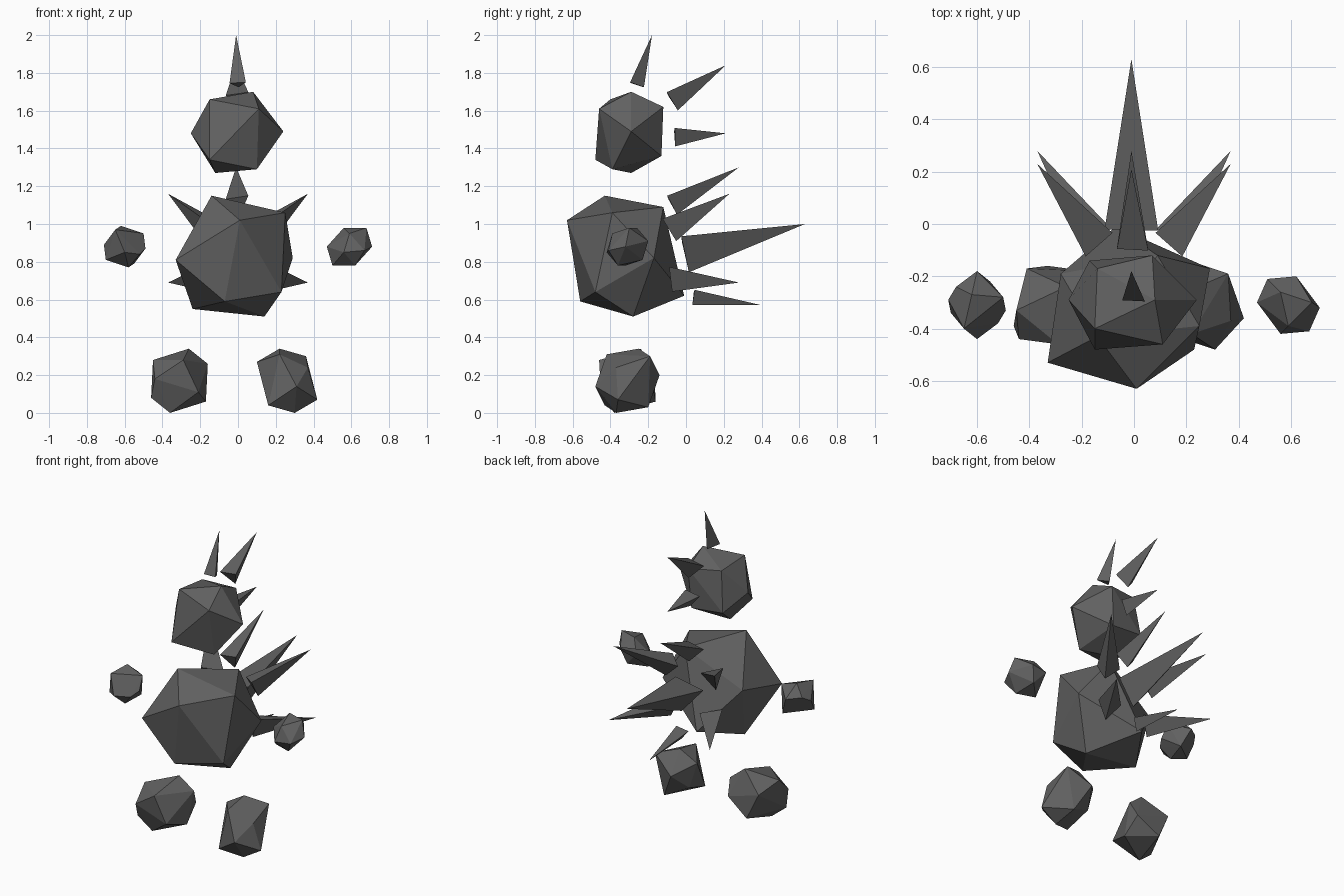
import bpy, bmesh, math
from mathutils import Vector

cube = bpy.data.objects.get("Cube")
if cube:
    bpy.data.objects.remove(cube)

GREY = (.12, .12, .12, 1)
stone = bpy.data.materials.new("dark_grey_stone")
stone.use_nodes = True
stone.diffuse_color = GREY
stone.node_tree.nodes["Principled BSDF"].inputs["Base Color"].default_value = GREY


def add_object(name, bm):
    bmesh.ops.recalc_face_normals(bm, faces=bm.faces)
    mesh = bpy.data.meshes.new(name)
    bm.to_mesh(mesh)
    bm.free()
    mesh.materials.append(stone)
    obj = bpy.data.objects.new(name, mesh)
    bpy.context.collection.objects.link(obj)
    return obj


def rock(name, corners):
    """Faceted rock wrapped tightly around its corner points."""
    bm = bmesh.new()
    for corner in corners:
        bm.verts.new(corner)
    hull = bmesh.ops.convex_hull(bm, input=bm.verts[:])
    inner = [g for g in hull["geom_interior"] if isinstance(g, bmesh.types.BMVert)]
    bmesh.ops.delete(bm, geom=inner, context="VERTS")
    add_object(name, bm)


def even_rock(name, centre, *offsets):
    """Rock whose corners are repeated on the opposite side of its centre."""
    centre = Vector(centre)
    rock(name, [centre + sign * Vector(o) for o in offsets for sign in (-1, 1)])


def spike(name, base, tip, radius, twist=.17):
    """Three-sided spike with a flat base."""
    base, tip = Vector(base), Vector(tip)
    axis = (tip - base).normalized()
    side = axis.cross(Vector((0, 0, 1))).normalized()
    up = side.cross(axis)
    bm = bmesh.new()
    ring = []
    for k in range(3):
        angle = twist + math.tau * k / 3
        ring.append(bm.verts.new(base + radius * (math.sin(angle) * side - math.cos(angle) * up)))
    point = bm.verts.new(tip)
    bm.faces.new(ring)
    for k in range(3):
        bm.faces.new((ring[k], ring[k - 1], point))
    add_object(name, bm)


# Body: upper corners, then middle, then lower
rock("body", [
    (.01, -.63, 1.02), (-.14, -.43, 1.15), (.25, -.39, 1.06), (.09, -.12, 1.09),
    (-.33, -.53, .81), (.29, -.17, .82), (-.28, -.19, .88), (.23, -.48, .64),
    (-.07, -.56, .59), (.14, -.28, .51), (-.24, -.27, .55), (-.07, -.01, .62)])

# Head: left corner and its ring, then right corner and its ring
rock("head", [
    (.24, -.29, 1.49), (.08, -.29, 1.7), (.11, -.46, 1.61),
    (.1, -.39, 1.29), (.05, -.13, 1.36), (.07, -.12, 1.62),
    (-.25, -.29, 1.48), (-.15, -.4, 1.66), (-.15, -.48, 1.34),
    (-.12, -.29, 1.27), (-.17, -.14, 1.38), (-.14, -.17, 1.64)])

# Floating hands
even_rock("left_hand", (.59, -.31, .88),
          (-.03, .05, .1), (.09, .01, .1), (.12, -.01, 0),
          (0, -.08, .07), (.08, -.1, -.02), (-.03, -.11, -.03))
even_rock("right_hand", (-.6, -.31, .88),
          (-.02, .04, .11), (.1, .03, .07), (.11, -.02, -.01),
          (-.05, -.09, .09), (0, -.13, -.03), (-.08, .07, .04))

# Floating feet
even_rock("left_foot", (.26, -.31, .17),
          (-.04, .06, .17), (.1, .12, .13), (.16, -.05, -.1),
          (.05, -.17, -.03), (.04, .11, -.14), (.11, -.06, .07))
even_rock("right_foot", (-.31, -.31, .17),
          (.05, .07, .17), (-.14, -.02, .11), (.15, .08, .09),
          (-.13, -.13, .01), (.02, -.15, .11), (.1, -.14, -.06))

# Crest of spikes behind the head
spike("head_spike_top", (0, -.27, 1.74), (-.01, -.18, 2), .05)
spike("head_spike_middle", (0, -.08, 1.66), (-.01, .21, 1.84), .07)
spike("head_spike_low", (0, -.06, 1.47), (-.01, .21, 1.48), .06)

# Spikes down the middle of the back
spike("back_spike_top", (0, -.08, 1.11), (-.01, .28, 1.3), .07)
spike("back_spike_large", (0, -.01, .86), (-.01, .63, 1), .12)
spike("back_spike_low", (0, .04, .62), (-.01, .4, .57), .05)

# Paired spikes spreading to the sides
for side, s in (("left", 1), ("right", -1)):
    spike(side + "_upper_spike", (.15 * s, -.07, .98), (.37 * s, .23, 1.16), .08, .2 * s)
    spike(side + "_lower_spike", (.15 * s, -.06, .72), (.37 * s, .28, .69), .08, .2 * s)
